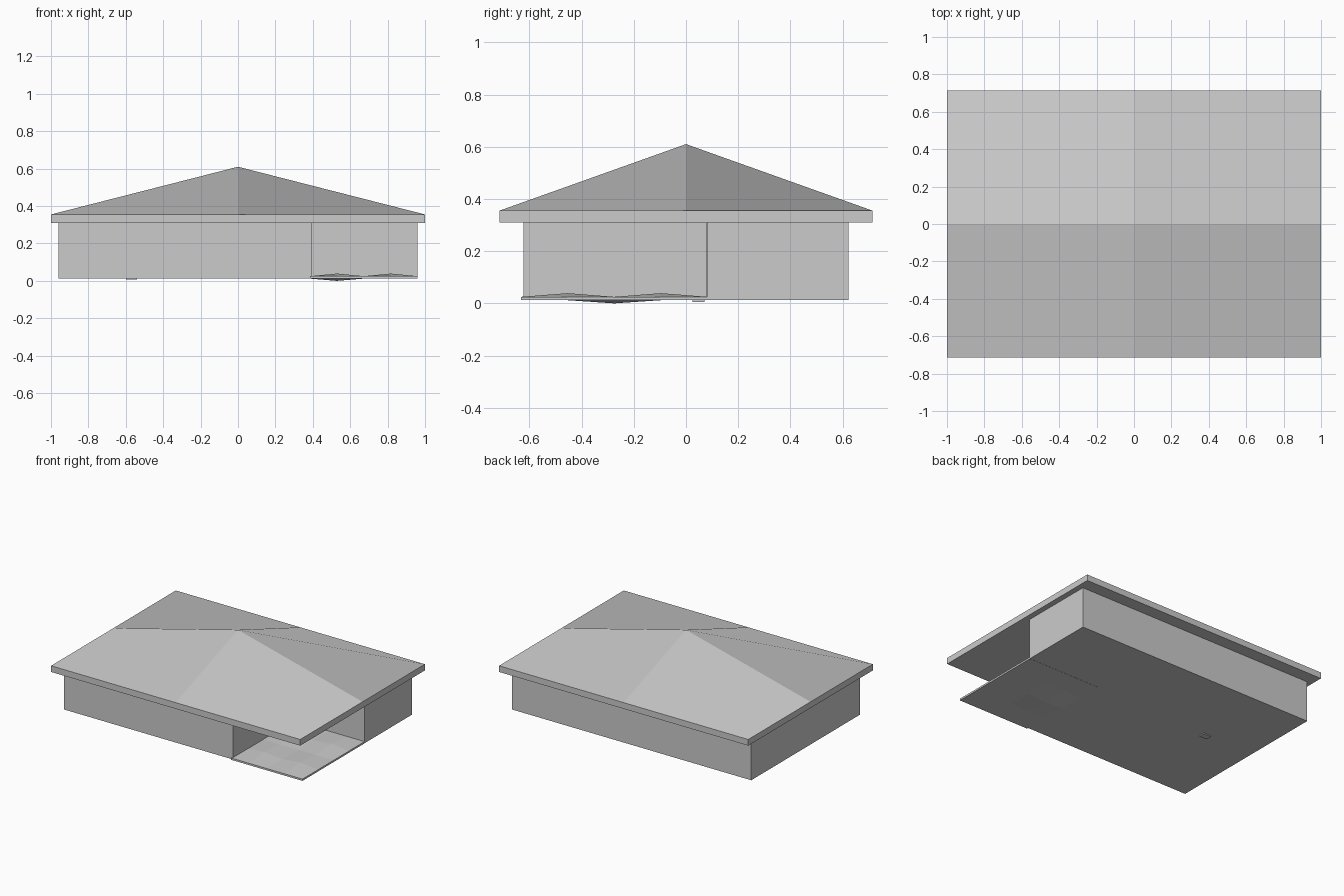
import bpy

if "Cube" in bpy.data.objects:
    bpy.data.objects.remove(bpy.data.objects["Cube"])


def add_mesh(name, verts, faces):
    mesh = bpy.data.meshes.new(name)
    mesh.from_pydata(verts, [], faces)
    mesh.update()
    obj = bpy.data.objects.new(name, mesh)
    bpy.context.collection.objects.link(obj)
    return obj


def prism(name, outline, z0, z1):
    """Extrude a counter-clockwise outline between two heights."""
    n = len(outline)
    verts = [(x, y, z) for z in (z0, z1) for x, y in outline]
    sides = [(i, (i + 1) % n, (i + 1) % n + n, i + n) for i in range(n)]
    return add_mesh(name, verts, [tuple(range(n))[::-1], tuple(range(n, 2 * n))] + sides)


def box(name, x0, x1, y0, y1, z0, z1):
    return prism(name, [(x0, y0), (x1, y0), (x1, y1), (x0, y1)], z0, z1)


def grid_slab(name, x0, x1, y0, y1, nx, ny, top, bottom):
    """Closed slab with gridded top and bottom; top/bottom give height by (i, j)."""
    w = nx + 1
    total = w * (ny + 1)
    verts = [(x0 + (x1 - x0) * i / nx, y0 + (y1 - y0) * j / ny, height(i, j))
             for height in (bottom, top) for j in range(ny + 1) for i in range(w)]
    faces = []
    for j in range(ny):
        for i in range(nx):
            a = j * w + i
            quad = (a, a + 1, a + w + 1, a + w)
            faces += [tuple(v + total for v in quad), (a, a + w, a + w + 1, a + 1)]
    rim = ([i for i in range(nx)] + [j * w + nx for j in range(ny)]
           + [ny * w + i for i in range(nx, 0, -1)] + [j * w for j in range(ny, 0, -1)])
    for k, a in enumerate(rim):
        b = rim[(k + 1) % len(rim)]
        faces.append((a, b, b + total, a + total))
    return add_mesh(name, verts, faces)


# Roof slab with raised centre point
grid_slab("roof", -1, 1, -0.715, 0.715, 2, 2,
          lambda i, j: 0.61 if (i, j) == (1, 1) else 0.355,
          lambda i, j: 0.31)

# L-shaped house walls around the open porch corner
prism("house_walls", [(-0.96, -0.623), (0.395, -0.623), (0.395, 0.08),
                      (0.96, 0.08), (0.96, 0.623), (-0.96, 0.623)], 0.013, 0.31)

# Uneven porch floor
grid_slab("porch_floor", 0.385, 0.96, -0.632, 0.082, 4, 4,
          lambda i, j: 0.039 if i % 2 and j % 2 else 0.025,
          lambda i, j: 0.0 if (i, j) == (1, 2) else 0.012)

# Double door on the porch back wall
for side, x in (("left", 0.55), ("right", 0.60)):
    box("door_" + side, x, x + 0.05, 0.077, 0.085, 0.025, 0.305)

# Small foot under the house
box("underside_foot", -0.6, -0.54, 0.025, 0.07, 0.006, 0.014)
